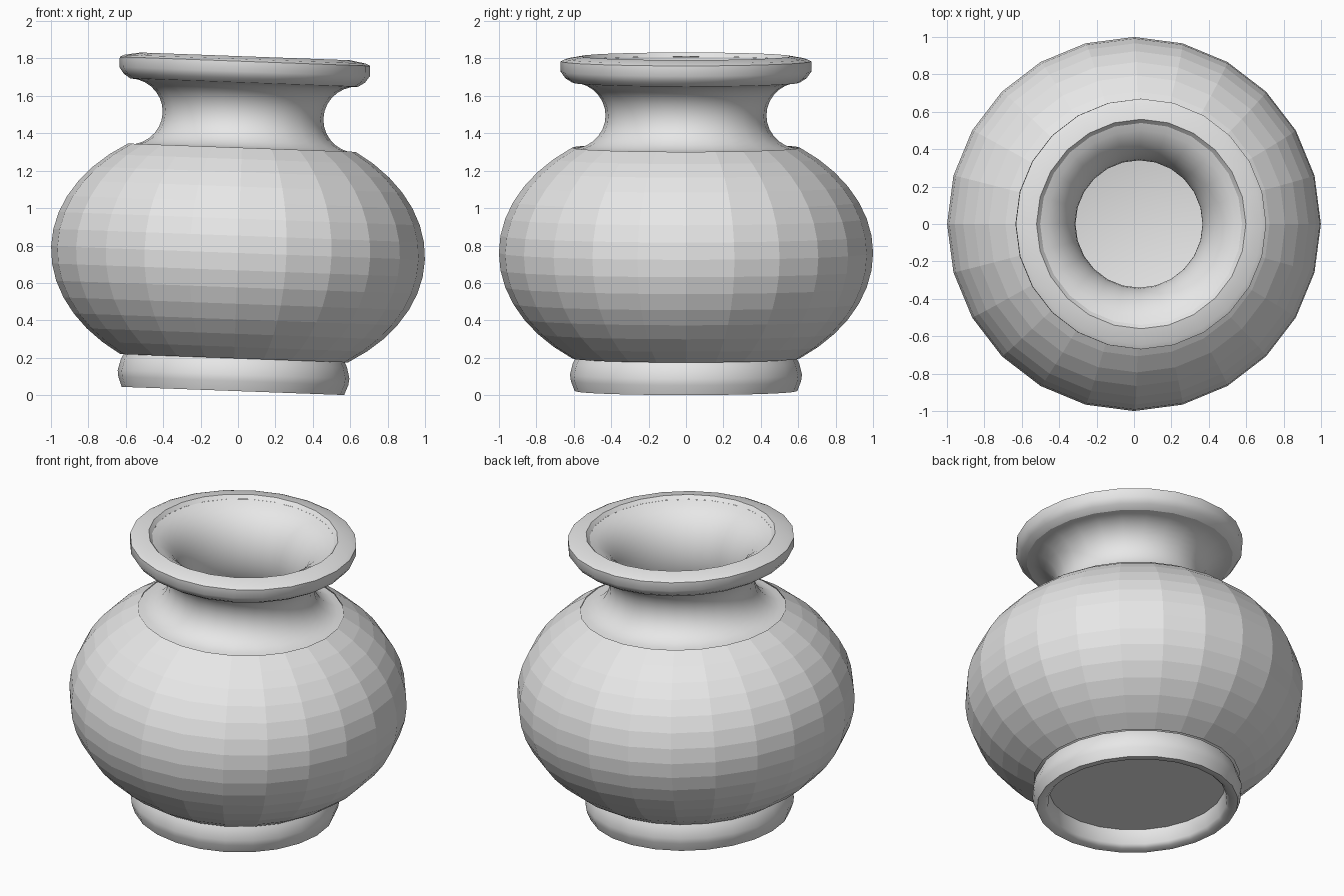
import bpy
import bmesh
from math import sin, cos, pi, radians
from mathutils import Matrix, Vector

SIDES = 24
MID = 0.76                                  # height of the widest point
TILT = (Matrix.Translation(Vector((0, 0, MID)))
        @ Matrix.Rotation(radians(2.1), 4, 'Y')
        @ Matrix.Translation(Vector((0, 0, -MID))))

if "Cube" in bpy.data.objects:
    bpy.data.objects.remove(bpy.data.objects["Cube"], do_unlink=True)

clay = bpy.data.materials.new("light_grey_clay")
clay.use_nodes = True
clay.diffuse_color = (0.8, 0.8, 0.8, 1)
clay.node_tree.nodes["Principled BSDF"].inputs["Base Color"].default_value = (0.8, 0.8, 0.8, 1)


def arc(centre, rx, rz, start, end, steps):
    """Profile points on an ellipse, angles in degrees."""
    angles = [radians(start + (end - start) * i / steps) for i in range(steps + 1)]
    return [(centre[0] + rx * cos(a), centre[1] + rz * sin(a)) for a in angles]


def lathe(name, profile, smooth_angle=None):
    """Spin a (radius, height) profile around the tilted axis."""
    bm = bmesh.new()
    rings = [[bm.verts.new((r * cos(2 * pi * i / SIDES), r * sin(2 * pi * i / SIDES), z))
              for i in range(SIDES)] for r, z in profile]
    for low, high in zip(rings, rings[1:]):
        for i in range(SIDES):
            j = (i + 1) % SIDES
            bm.faces.new((low[i], low[j], high[j], high[i]))
    bmesh.ops.remove_doubles(bm, verts=bm.verts, dist=0.0001)
    bm.transform(TILT)
    mesh = bpy.data.meshes.new(name)
    bm.to_mesh(mesh)
    bm.free()
    mesh.materials.append(clay)
    obj = bpy.data.objects.new(name, mesh)
    bpy.context.collection.objects.link(obj)
    if smooth_angle:
        bpy.ops.object.select_all(action='DESELECT')
        obj.select_set(True)
        bpy.context.view_layer.objects.active = obj
        bpy.ops.object.shade_smooth_by_angle(angle=radians(smooth_angle))
    return obj


# Foot ring with its recessed underside
lathe("foot", [(0, 0.135), (0.52, 0.135), (0.53, 0.045), (0.55, 0.025), (0.595, 0.022),
               (0.615, 0.075), (0.62, 0.11), (0.605, 0.17), (0.59, 0.2)], 50)

# Faceted belly
lathe("belly", arc((0, MID), 1, 0.71, -52.5, 52.5, 14))

# Concave neck
lathe("neck", arc((0.61, 1.495), 0.18, 0.177, 270, 90, 14), 40)

# Flared lip
lathe("rim", [(0.61, 1.672), (0.645, 1.695), (0.67, 1.73), (0.67, 1.785),
              (0.645, 1.797), (0.56, 1.812), (0.54, 1.79)], 50)

# Inside of the mouth, belly and floor
lathe("lining", arc((0.61, 1.49), 0.27, 0.31, 105, 230, 14)
      + arc((0, MID), 0.92, 0.65, 50, -65, 14) + [(0, 0.171)], 40)
